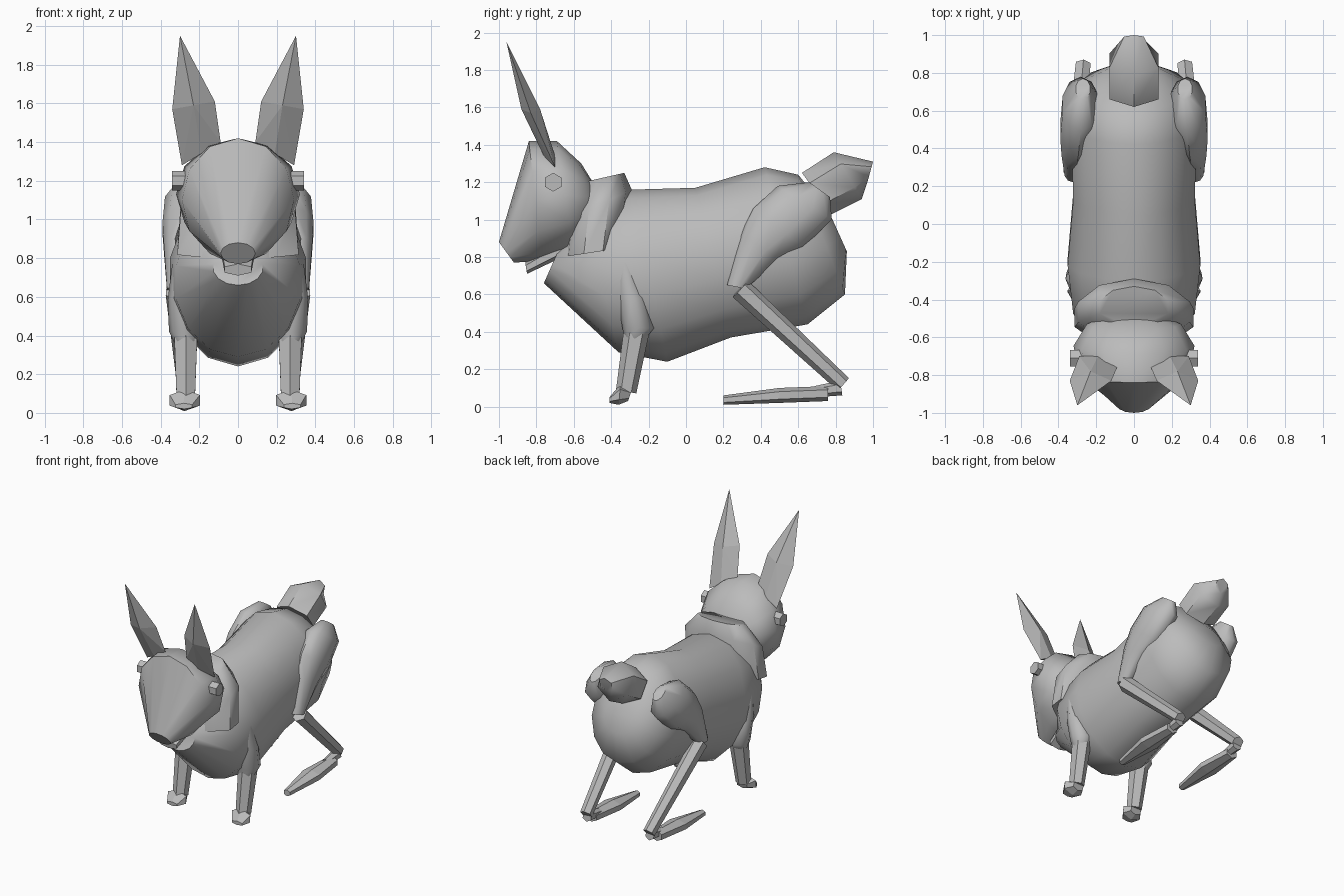
import bpy, bmesh, math
from mathutils import Vector, Matrix

SMOOTH = math.radians(50)

default_cube = bpy.data.objects.get("Cube")
if default_cube:
    bpy.data.objects.remove(default_cube)

colour = (.5, .5, .5, 1)
grey = bpy.data.materials.new("plain grey")
grey.use_nodes = True
grey.diffuse_color = colour
grey.node_tree.nodes["Principled BSDF"].inputs["Base Color"].default_value = colour


def finish(name, bm, side=1, smooth=False):
    """Turn the mesh into an object, mirrored across x when side is negative."""
    bmesh.ops.scale(bm, verts=bm.verts, vec=(side, 1, 1))
    bmesh.ops.recalc_face_normals(bm, faces=bm.faces)
    mesh = bpy.data.meshes.new(name)
    bm.to_mesh(mesh)
    bm.free()
    mesh.materials.append(grey)
    part = bpy.data.objects.new(name, mesh)
    bpy.context.collection.objects.link(part)
    if smooth:
        bpy.ops.object.select_all(action="DESELECT")
        part.select_set(True)
        bpy.context.view_layer.objects.active = part
        bpy.ops.object.shade_smooth_by_angle(angle=SMOOTH)


def loft(name, sections, sides, centre=(0, 0), side=1, smooth=False):
    """Skin oval sections, each (upper y, z), (lower y, z), half width.
    The x centre slides evenly from centre[0] to centre[1]."""
    bm = bmesh.new()
    loops = []
    for index, (upper, lower, half_width) in enumerate(sections):
        blend = index / (len(sections) - 1)
        x = centre[0] + (centre[1] - centre[0]) * blend
        a, b = Vector((x, *upper)), Vector((x, *lower))
        loop = []
        for step in range(sides):
            turn = math.tau * step / sides
            across = Vector((half_width * math.sin(turn), 0, 0))
            point = (a + b) / 2 + (a - b) / 2 * math.cos(turn) + across
            loop.append(bm.verts.new(point))
        loops.append(loop)
    for near, far in zip(loops, loops[1:]):
        for i in range(sides):
            bm.faces.new((near[i - 1], near[i], far[i], far[i - 1]))
    bm.faces.new(loops[0])
    bm.faces.new(loops[-1])
    finish(name, bm, side, smooth)


def rod(name, start, end, start_radius, end_radius, side):
    """Tapered hexagonal prism between two points."""
    start, end = Vector(start), Vector(end)
    axis = end - start
    place = Matrix.Translation((start + end) / 2) @ axis.to_track_quat("Z", "Y").to_matrix().to_4x4()
    bm = bmesh.new()
    bmesh.ops.create_cone(bm, cap_ends=True, segments=6, radius1=start_radius,
                          radius2=end_radius, depth=axis.length, matrix=place)
    finish(name, bm, side)


def ear(name, side):
    """Leaf blade: two diamond sections and a tip, wrapped in a hull."""
    bm = bmesh.new()
    root, middle = Vector((.19, -.73, 1.34)), Vector((.23, -.83, 1.59))
    for centre, across, depth in (
            (root, Vector((.1, .03, -.06)), Vector((0, .03, 0))),
            (middle, Vector((.11, 0, -.02)), Vector((0, .05, 0)))):
        for offset in (across, -across, depth, -depth):
            bm.verts.new(centre + offset)
    bm.verts.new((.3, -.96, 1.95))
    bmesh.ops.convex_hull(bm, input=bm.verts)
    finish(name, bm, side)


# Trunk, from chest to rump
loft("body", [
    ((-.68, .84), (-.76, .66), .13),
    ((-.55, 1.06), (-.36, .29), .33),
    ((-.3, 1.16), (-.1, .24), .36),
    ((.05, 1.17), (.24, .37), .33),
    ((.42, 1.28), (.65, .44), .34),
    ((.6, 1.24), (.85, .6), .29),
    ((.77, 1.03), (.86, .83), .13)], sides=14, smooth=True)

# Neck collar, open plane facing up behind the head
loft("neck", [
    ((-.33, 1.25), (-.55, 1.2), .19),
    ((-.29, 1.16), (-.64, 1), .31),
    ((-.33, .85), (-.66, .8), .33)], sides=10, smooth=True)

# Head, from flat nose to back of skull
loft("head", [
    ((-1, .88), (-.92, .77), .09),
    ((-.84, 1.42), (-.77, .78), .29),
    ((-.69, 1.42), (-.6, .84), .32),
    ((-.56, 1.3), (-.5, .94), .25),
    ((-.48, 1.17), (-.46, 1.06), .11)], sides=12, smooth=True)
loft("lower_jaw", [
    ((-.86, .77), (-.85, .71), .08),
    ((-.68, .88), (-.66, .8), .1)], sides=6)

# Upturned tail
loft("tail", [
    ((.62, 1.25), (.78, 1.03), .15),
    ((.79, 1.36), (.94, 1.11), .15),
    ((1, 1.31), (.97, 1.2), .06)], sides=6, smooth=True)

for label, side in (("left_", 1), ("right_", -1)):
    ear(label + "ear", side)
    rod(label + "eye", (.24, -.71, 1.2), (.34, -.71, 1.2), .05, .05, side)

    # Front limb
    loft(label + "upper_arm", [
        ((-.28, .78), (-.37, .76), .05),
        ((-.21, .57), (-.37, .6), .08),
        ((-.17, .42), (-.34, .42), .08),
        ((-.22, .36), (-.33, .37), .06)],
        sides=8, centre=(.29, .27), side=side, smooth=True)
    rod(label + "forearm", (.27, -.26, .43), (.27, -.32, .08), .07, .055, side)
    loft(label + "front_paw", [
        ((-.29, .09), (-.31, .03), .05),
        ((-.35, .12), (-.36, .01), .09),
        ((-.41, .05), (-.41, .02), .05)],
        sides=6, centre=(.27, .28), side=side)

    # Hind limb
    loft(label + "thigh", [
        ((.66, 1.2), (.77, 1.12), .04),
        ((.49, 1.18), (.78, 1), .1),
        ((.36, 1.06), (.63, .85), .1),
        ((.29, .92), (.5, .79), .08),
        ((.22, .65), (.32, .63), .05)],
        sides=10, centre=(.27, .32), side=side, smooth=True)
    rod(label + "shin", (.32, .29, .63), (.27, .84, .12), .06, .045, side)
    rod(label + "ankle", (.27, .83, .1), (.27, .69, .08), .04, .03, side)
    loft(label + "hind_foot", [
        ((.76, .11), (.76, .03), .05),
        ((.5, .1), (.5, .02), .08),
        ((.2, .06), (.2, .01), .03)],
        sides=6, centre=(.28, .28), side=side)
